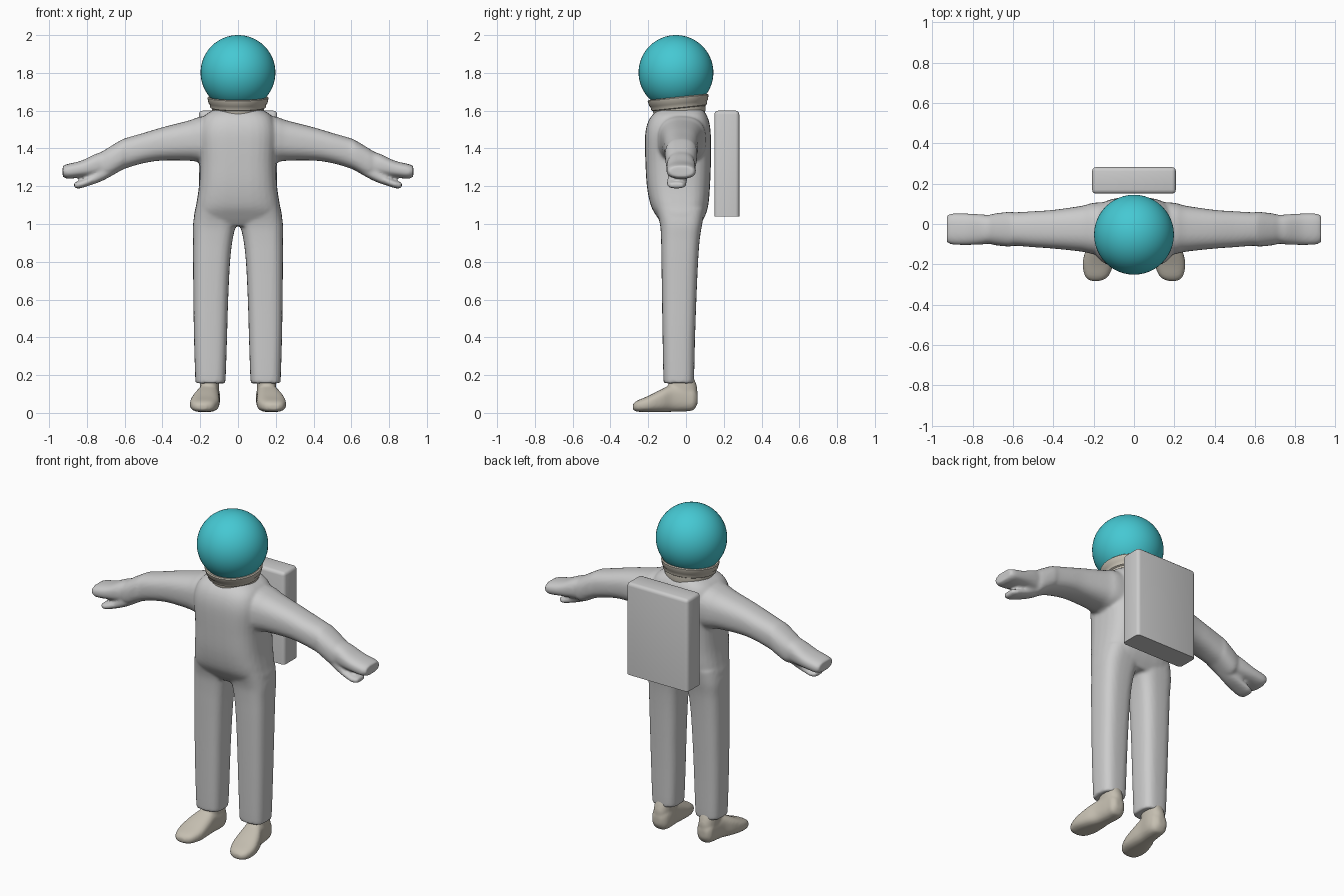
import bpy, bmesh, math
from mathutils import Matrix, Vector

if "Cube" in bpy.data.objects:
    bpy.data.objects.remove(bpy.data.objects["Cube"])


def material(name, col):
    m = bpy.data.materials.new(name)
    m.diffuse_color = (*col, 1)
    m.use_nodes = True
    m.node_tree.nodes["Principled BSDF"].inputs["Base Color"].default_value = m.diffuse_color
    return m


TEAL = material("visor teal", (0.06, 0.58, 0.65))
BEIGE = material("trim beige", (0.56, 0.52, 0.44))


def spline(rows, steps=4):
    # Catmull-Rom interpolation between the given section rows
    out = []
    for i in range(len(rows) - 1):
        p = [rows[max(0, min(len(rows) - 1, i + k))] for k in (-1, 0, 1, 2)]
        for s in range(steps):
            t = s / steps
            out.append([0.5 * (2*b + (c - a)*t + (2*a - 5*b + 4*c - d)*t*t
                               + (3*b - a - 3*c + d)*t**3) for a, b, c, d in zip(*p)])
    return out + [list(rows[-1])]


def loft(bm, axis, rows, power=2.5, mirror=False, n=32):
    # Each row: position along axis, then min/max of the other two axes in order
    other = [i for i in range(3) if i != axis]
    for sx in ((1, -1) if mirror else (1,)):
        rings = []
        for t, a0, a1, b0, b1 in spline(rows):
            ring = []
            for k in range(n):
                ang = 2 * math.pi * k / n
                c, s = math.cos(ang), math.sin(ang)
                co = Vector((0, 0, 0))
                co[axis] = t
                co[other[0]] = (a0+a1)/2 + (a1-a0)/2 * math.copysign(abs(c)**(2/power), c)
                co[other[1]] = (b0+b1)/2 + (b1-b0)/2 * math.copysign(abs(s)**(2/power), s)
                co.x *= sx
                ring.append(bm.verts.new(co))
            rings.append(ring)
        faces = [bm.faces.new(rings[0]), bm.faces.new(rings[-1])]
        for r, q in zip(rings, rings[1:]):
            faces += [bm.faces.new((r[k], r[(k+1) % n], q[(k+1) % n], q[k])) for k in range(n)]
        bmesh.ops.recalc_face_normals(bm, faces=faces)


def finish(bm, name, mat=None, voxel=0, smooth=0, angle=40):
    me = bpy.data.meshes.new(name)
    bm.to_mesh(me)
    bm.free()
    ob = bpy.data.objects.new(name, me)
    bpy.context.collection.objects.link(ob)
    if mat:
        me.materials.append(mat)
    bpy.ops.object.select_all(action='DESELECT')
    ob.select_set(True)
    bpy.context.view_layer.objects.active = ob
    if voxel:
        r = ob.modifiers.new("blend", 'REMESH')
        r.mode, r.voxel_size, r.use_smooth_shade = 'VOXEL', voxel, True
        s = ob.modifiers.new("relax", 'SMOOTH')
        s.factor, s.iterations = 0.5, smooth
    else:
        bpy.ops.object.shade_smooth_by_angle(angle=math.radians(angle))
    return ob


# Suit: torso, legs, arms and mitts blended into one skin
bm = bmesh.new()
loft(bm, 2, [(0.99, -.20, .20, -.12, .07), (1.04, -.232, .232, -.155, .10),
             (1.10, -.222, .222, -.187, .118), (1.20, -.207, .207, -.207, .127),
             (1.33, -.202, .202, -.215, .132), (1.46, -.21, .21, -.217, .132),
             (1.53, -.20, .20, -.205, .125), (1.575, -.175, .175, -.18, .11),
             (1.605, -.13, .13, -.145, .09)], 3)
loft(bm, 2, [(.157, .072, .222, -.112, .035), (.175, .066, .226, -.119, .042),
             (.40, .058, .233, -.124, .048), (.60, .052, .236, -.127, .055),
             (.80, .042, .238, -.130, .064), (.92, .028, .238, -.132, .073),
             (1.00, .008, .238, -.138, .086), (1.08, -.02, .225, -.16, .10)], 3, True)
loft(bm, 0, [(.10, -.16, .11, 1.30, 1.58), (.20, -.15, .105, 1.325, 1.568),
             (.26, -.137, .09, 1.335, 1.548), (.40, -.122, .07, 1.336, 1.512),
             (.50, -.115, .063, 1.322, 1.482), (.59, -.108, .058, 1.296, 1.456),
             (.62, -.112, .06, 1.283, 1.444), (.69, -.105, .052, 1.245, 1.402),
             (.72, -.098, .045, 1.25, 1.383), (.76, -.102, .048, 1.25, 1.368),
             (.83, -.104, .052, 1.246, 1.335), (.90, -.102, .052, 1.24, 1.318),
             (.928, -.09, .042, 1.25, 1.308)], 2.5, True)
loft(bm, 0, [(.66, -.09, .01, 1.26, 1.34), (.72, -.095, .01, 1.228, 1.30),
             (.78, -.10, .005, 1.206, 1.255), (.84, -.10, 0, 1.188, 1.228),
             (.868, -.085, -.015, 1.192, 1.222)], 2.5, True)
finish(bm, "suit", voxel=0.009, smooth=5)

# Boots: sole-to-instep loft plus ankle shaft, toes turned out
bm = bmesh.new()
loft(bm, 1, [(-.282, .165, .215, .018, .045), (-.26, .128, .242, .007, .064),
             (-.20, .102, .255, .004, .090), (-.13, .098, .24, .004, .125),
             (-.07, .10, .215, .006, .15), (0, .095, .205, .008, .15),
             (.04, .105, .20, .016, .135), (.062, .13, .18, .05, .10)], 2.7, True)
loft(bm, 2, [(.06, .10, .205, -.10, .055), (.13, .10, .203, -.095, .06),
             (.20, .10, .20, -.09, .035)], 2.3, True)
finish(bm, "boots", BEIGE, voxel=0.008, smooth=4)

# Collar: stepped bands, tilted forward
bm = bmesh.new()
profile = [(.10, -.05), (.132, -.05), (.138, -.028), (.139, -.008), (.147, -.004),
           (.151, .016), (.156, .020), (.162, .048), (.157, .053), (.11, .045)]
rings = [[bm.verts.new((r * math.cos(a), r * math.sin(a), z))
          for a in (2 * math.pi * k / 48 for k in range(48))] for r, z in profile]
for r, q in zip(rings, rings[1:] + rings[:1]):
    for k in range(48):
        bm.faces.new((r[k], r[(k+1) % 48], q[(k+1) % 48], q[k]))
bmesh.ops.recalc_face_normals(bm, faces=bm.faces)
bm.transform(Matrix.Translation((0, -.037, 1.62)) @ Matrix.Rotation(math.radians(6), 4, 'X'))
finish(bm, "collar", BEIGE)

# Helmet: full sphere
bm = bmesh.new()
bmesh.ops.create_uvsphere(bm, u_segments=48, v_segments=32, radius=.198)
bm.transform(Matrix.Translation((0, -.053, 1.802)))
finish(bm, "helmet", TEAL)

# Backpack: box with rounded sides and top, sharp flat base
bm = bmesh.new()
bmesh.ops.create_cube(bm, size=1)
bm.transform(Matrix.Translation((0, .216, 1.32)) @ Matrix.Diagonal((.415, .132, .56, 1)))
edges = [e for e in bm.edges if max(v.co.z for v in e.verts) > 1.3]
bmesh.ops.bevel(bm, geom=edges, offset=.02, segments=3, profile=.5, affect='EDGES')
finish(bm, "backpack")
